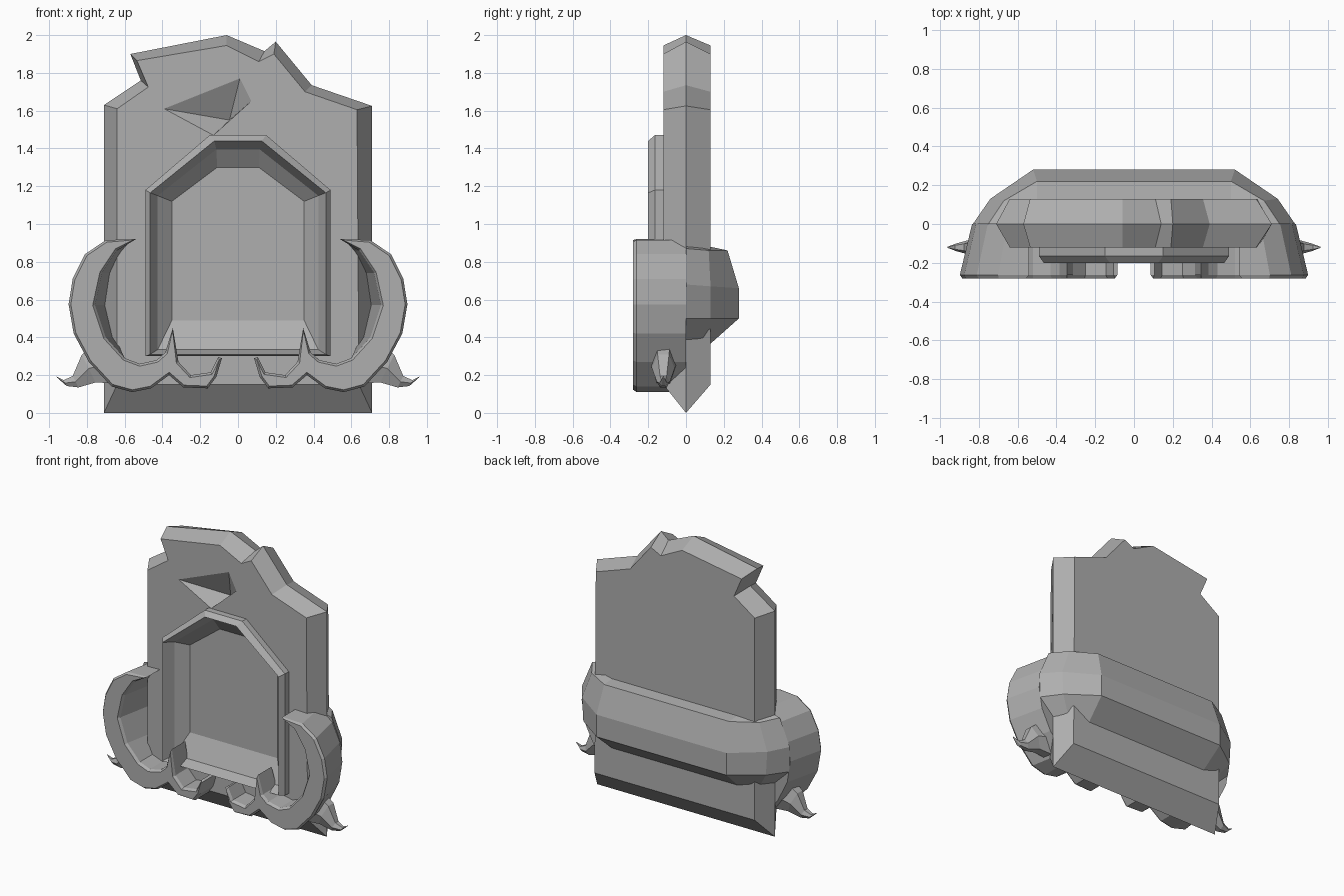
import bpy, bmesh
from math import cos, sin, tau
from mathutils import Vector

if "Cube" in bpy.data.objects:
    bpy.data.objects.remove(bpy.data.objects["Cube"])

stone = bpy.data.materials.new("dark_stone")
stone.diffuse_color = (.43, .43, .43, 1)
stone.use_nodes = True
stone.node_tree.nodes["Principled BSDF"].inputs["Base Color"].default_value = stone.diffuse_color


def loft(name, rings, caps=True):
    """Skin a list of equal-length closed rings of 3D points."""
    bm = bmesh.new()
    rows = [[bm.verts.new(p) for p in r] for r in rings]
    n = len(rows[0])
    for a, b in zip(rows, rows[1:]):
        for i in range(n):
            j = (i + 1) % n
            bm.faces.new((a[i], a[j], b[j], b[i]))
    if caps:
        bm.faces.new(rows[0])
        bm.faces.new(rows[-1][::-1])
    bmesh.ops.recalc_face_normals(bm, faces=bm.faces)
    me = bpy.data.meshes.new(name)
    bm.to_mesh(me)
    bm.free()
    me.materials.append(stone)
    ob = bpy.data.objects.new(name, me)
    bpy.context.collection.objects.link(ob)
    return ob


def inset(pts, d):
    """Move a 2D outline inwards by d with limited mitres."""
    n = len(pts)
    area = sum(pts[i - 1][0] * pts[i][1] - pts[i][0] * pts[i - 1][1] for i in range(n))
    s = 1 if area > 0 else -1
    out = []
    for i in range(n):
        p = Vector(pts[i])
        e1 = (p - Vector(pts[i - 1])).normalized()
        e2 = (Vector(pts[(i + 1) % n]) - p).normalized()
        n1, n2 = Vector((-e1.y, e1.x)) * s, Vector((-e2.y, e2.x)) * s
        out.append(tuple(p + (n1 + n2) * d / max(1 + n1.dot(n2), 0.4)))
    return out


def at_y(pts, y):
    return [(x, y, z) for x, z in pts]


def cut(target, cutter):
    mod = target.modifiers.new("cut", 'BOOLEAN')
    mod.operation, mod.solver, mod.object = 'DIFFERENCE', 'EXACT', cutter
    bpy.context.view_layer.objects.active = target
    bpy.ops.object.modifier_apply(modifier=mod.name)
    bpy.data.objects.remove(cutter)


# Slab with a broken top and bevelled rim
outline = [(-.71, 0), (.71, 0), (.71, 1.625), (.39, 1.735), (.2, 1.965), (.14, 1.915),
           (-.06, 2.0), (-.57, 1.9), (-.515, 1.76), (-.71, 1.63)]
face = [(-.64, .15), (.64, .15), (.63, 1.605), (.355, 1.7), (.19, 1.9), (.11, 1.86),
        (-.06, 1.945), (-.535, 1.865), (-.475, 1.725), (-.64, 1.61)]
slab = loft("slab", [at_y(face, -.12), at_y(outline, 0), at_y(face, .13)])


# Arched niche: outline with half width, sill, shoulder, half crown and top
def arch(w, sill, shoulder, c, top):
    return [(-w, sill), (w, sill), (w, shoulder), (c, top), (-c, top), (-w, shoulder)]


outer = arch(.49, .30, 1.18, .15, 1.47)
front = arch(.465, .31, 1.165, .125, 1.44)
inner = arch(.425, .335, 1.15, .115, 1.395)
cut(slab, loft("niche_cutter", [at_y(arch(.46, .27, 1.17, .12, 1.45), -.16),
                                at_y(inner, -.12),
                                at_y(arch(.35, .49, 1.12, .11, 1.30), -.05)]))
loft("niche_frame", [at_y(outer, -.10), at_y(outer, -.165), at_y(front, -.2),
                     at_y(inner, -.12), at_y(inner, -.10), at_y(outer, -.10)], caps=False)

# Chipped pit above the niche
chip = [(-.39, 1.61), (-.13, 1.47), (.07, 1.65), (.01, 1.77)]
mid = (-.045, 1.55)
wide = [(mid[0] + (x - mid[0]) * 1.25, mid[1] + (z - mid[1]) * 1.25) for x, z in chip]
tip = [(mid[0] + (x - mid[0]) * .01, mid[1] + (z - mid[1]) * .01) for x, z in chip]
cut(slab, loft("chip_cutter", [at_y(wide, -.145), at_y(tip, -.02)]))

# Band wrapping around the back
side = [(.6, 0, .91), (.75, 0, .87), (.83, 0, .68), (.825, 0, .5), (.7, 0, .38)]
corner = [(.58, .08, .89), (.67, .12, .86), (.74, .13, .67), (.73, .13, .5), (.64, .08, .37)]
back = [(.5, .1, .87), (.5, .22, .86), (.52, .28, .66), (.52, .28, .5), (.5, .1, .34)]
half = [side, corner, back]
loft("back_band", half + [[(-x, y, z) for x, y, z in r] for r in half[::-1]])

# Scrolls curling round the front, with a spike and a small inner curl
scroll = [(.54, .92), (.70, .915), (.81, .84), (.875, .71), (.897, .575), (.87, .42),
          (.79, .27), (.67, .14), (.56, .11), (.46, .13), (.365, .2), (.29, .135),
          (.16, .13), (.115, .19), (.085, .29), (.105, .295), (.145, .215), (.25, .2),
          (.315, .27), (.345, .45), (.385, .32), (.43, .28), (.52, .26), (.6, .29),
          (.7, .4), (.757, .57), (.72, .74), (.64, .86)]
horn = [(.70, .26, .12, .07), (.79, .235, .085, .06), (.86, .165, .035, .035),
        (.915, .158, .018, .02), (.96, .19, .003, .003)]
for s, label in ((1, "right"), (-1, "left")):
    rear = [(s * x * (.93 if x > .6 else 1), 0 if x > .5 else -.11, z) for x, z in scroll]
    edge = [(s * x, z) for x, z in scroll]
    loft("scroll_" + label, [at_y(inset(edge, .012), -.28), at_y(edge, -.262), rear])
    # Small upturned horn at the lower side
    rings = []
    for x, z, rz, ry in horn:
        rings.append([(s * (x + .5 * rz * sin(tau * k / 6)), -.12 + ry * cos(tau * k / 6),
                       z + rz * sin(tau * k / 6)) for k in range(6)])
    loft("horn_" + label, rings)
